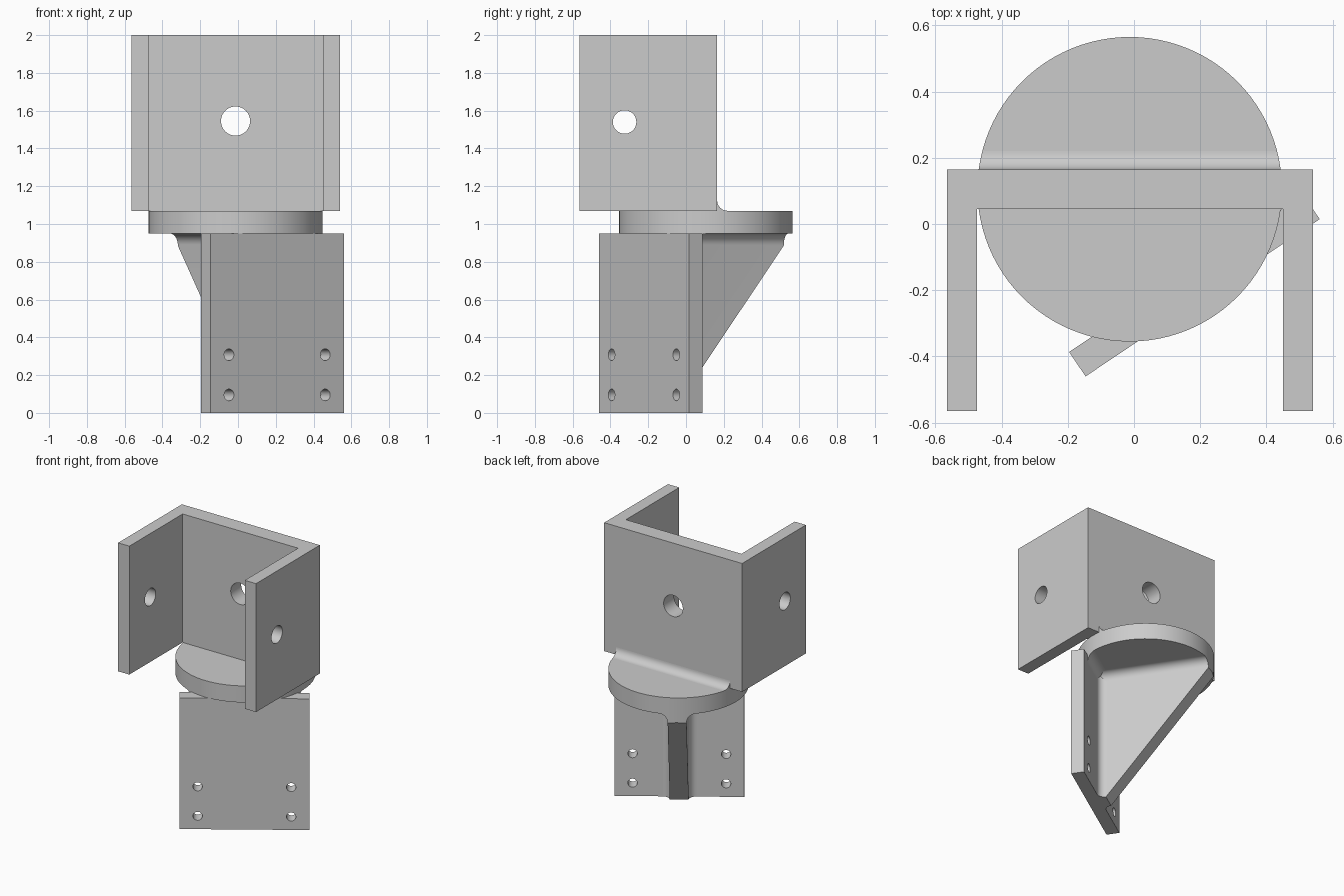
import bpy, bmesh, math
from mathutils import Vector

cube = bpy.data.objects.get("Cube")
if cube:
    bpy.data.objects.remove(cube, do_unlink=True)

grey = bpy.data.materials.new("plain grey")
grey.use_nodes = True
COLOUR = (0.6, 0.6, 0.6, 1)
grey.diffuse_color = COLOUR
grey.node_tree.nodes["Principled BSDF"].inputs["Base Color"].default_value = COLOUR

AXIS = Vector((-0.013, 0.105, 0))     # centre of the round flange
RADIUS = 0.46
FLANGE_LOW, FLANGE_TOP = 0.95, 1.07
ANGLE = math.radians(33.9)            # turn of the lower plate
U = Vector((math.cos(ANGLE), math.sin(ANGLE), 0))
N = Vector((-U.y, U.x, 0))
ORIGIN = AXIS - N * 0.306             # middle of the plate's back face


def world(x, y, z):
    return Vector((x, y, z))


def turned(u, n, z):
    return ORIGIN + U * u + N * n + Vector((0, 0, z))


def prism(name, points, low, high, place):
    """Extrude a 2D outline from low to high; place maps (a, b, depth) to space."""
    bm = bmesh.new()
    ends = [[bm.verts.new(place(a, b, d)) for a, b in points] for d in (low, high)]
    for ring in ends:
        bm.faces.new(ring)
    for i in range(len(points)):
        j = (i + 1) % len(points)
        bm.faces.new((ends[0][i], ends[0][j], ends[1][j], ends[1][i]))
    bmesh.ops.recalc_face_normals(bm, faces=bm.faces)
    mesh = bpy.data.meshes.new(name)
    bm.to_mesh(mesh)
    bm.free()
    mesh.materials.append(grey)
    obj = bpy.data.objects.new(name, mesh)
    bpy.context.collection.objects.link(obj)
    return obj


def circle(x, y, r, count):
    return [(x + r * math.cos(math.tau * i / count),
             y + r * math.sin(math.tau * i / count)) for i in range(count)]


def box(x0, x1, y0, y1):
    return [(x0, y0), (x1, y0), (x1, y1), (x0, y1)]


def fillet(a, b, da, db, r, steps=10):
    """Concave arc from (a, b + db*r) to (a + da*r, b)."""
    turns = [math.pi / 2 * i / steps for i in range(steps + 1)]
    return [(a + da * r * (1 - math.cos(t)), b + db * r * (1 - math.sin(t))) for t in turns]


def carve(obj, tool, operation="DIFFERENCE"):
    mod = obj.modifiers.new("carve", "BOOLEAN")
    mod.operation, mod.object, mod.solver = operation, tool, "EXACT"
    bpy.context.view_layer.objects.active = obj
    bpy.ops.object.modifier_apply(modifier=mod.name)
    bpy.data.objects.remove(tool, do_unlink=True)


def clip_to_flange(obj):
    carve(obj, prism("clip", circle(AXIS.x, AXIS.y, RADIUS, 96), -0.1, 1.5, world), "INTERSECT")


# Upper U-shaped bracket with its cross holes
outline = [(-0.565, -0.565), (-0.475, -0.565), (-0.475, 0.045), (0.45, 0.045),
           (0.45, -0.565), (0.54, -0.565), (0.54, 0.165), (-0.565, 0.165)]
bracket = prism("upper_bracket", outline, FLANGE_TOP, 2, world)
carve(bracket, prism("cutter", circle(AXIS.x, 1.545, 0.077, 48), -0.1, 0.3,
                     lambda a, b, d: Vector((a, d, b))))
carve(bracket, prism("cutter", circle(-0.325, 1.54, 0.062, 48), -0.8, 0.8,
                     lambda a, b, d: Vector((d, a, b))))

# Round flange and the rounded bead behind the bracket wall
flange = prism("round_flange", circle(AXIS.x, AXIS.y, RADIUS, 96), FLANGE_LOW, FLANGE_TOP, world)
bead = prism("back_bead", [(0.165, FLANGE_TOP)] + fillet(0.165, FLANGE_TOP, 1, 1, 0.055),
             -0.6, 0.6, lambda a, b, d: Vector((d, a, b)))
clip_to_flange(bead)

# Lower mounting plate with four screw holes
plate = prism("mounting_plate", box(-0.426, 0.426, -0.089, 0), 0, FLANGE_LOW, turned)
for side in (-1, 1):
    for z in (0.095, 0.308):
        carve(plate, prism("cutter", circle(side * 0.307, z, 0.031, 32), -0.2, 0.1,
                           lambda a, b, d: turned(a, d, b)))

# Triangular rib, flared where it meets the flange
HALF, R = 0.062, 0.06
right = fillet(HALF, FLANGE_LOW, 1, -1, R)
section = [(-HALF, -0.02), (HALF, -0.02)] + right + [(-a, b) for a, b in reversed(right)]
rib = prism("rib", section, 0, 0.9, lambda a, b, d: turned(a, d, b))
carve(rib, prism("wedge", [(-0.1, 0), (0.048, 0), (0.85, 0.995), (0.85, 1.1), (-0.1, 1.1)],
                 -0.5, 0.5, lambda a, b, d: turned(d, a, b)), "INTERSECT")
clip_to_flange(rib)

# Rounded corners between rib and plate, and between plate and flange
for side, label in ((-1, "right"), (1, "left")):
    corner = [(side * HALF, 0)] + fillet(side * HALF, 0, side, 1, 0.05)
    prism(label + "_rib_fillet", corner, 0, FLANGE_LOW, turned)
seam = prism("plate_fillet", [(0, FLANGE_LOW)] + fillet(0, FLANGE_LOW, 1, -1, R),
             -0.426, 0.426, lambda a, b, d: turned(d, a, b))
clip_to_flange(seam)

# Smooth the round surfaces, keep the edges crisp
bpy.ops.object.select_all(action="DESELECT")
for obj in (o for o in bpy.context.collection.objects if o.type == "MESH"):
    obj.select_set(True)
    bpy.context.view_layer.objects.active = obj
bpy.ops.object.shade_smooth_by_angle(angle=math.radians(30))
